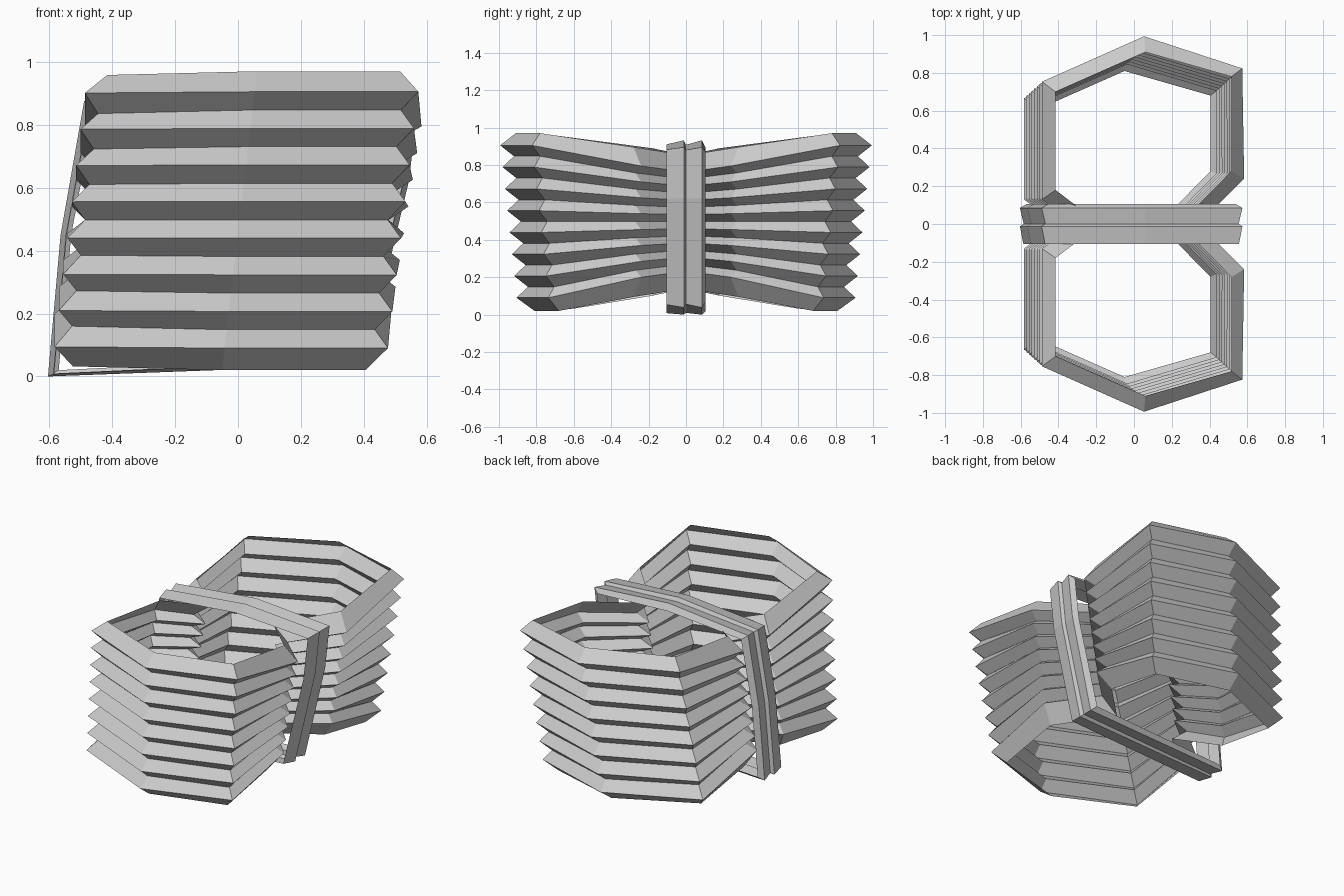
import bpy
from mathutils import Vector

if "Cube" in bpy.data.objects:
    bpy.data.objects.remove(bpy.data.objects["Cube"])


def mesh_from_rings(name, rings):
    """Join closed rings of equal length into an open-ended faceted tube."""
    n = len(rings[0])
    verts = [v for r in rings for v in r]
    faces = [(k * n + j, k * n + (j + 1) % n, (k + 1) * n + (j + 1) % n, (k + 1) * n + j)
             for k in range(len(rings) - 1) for j in range(n)]
    me = bpy.data.meshes.new(name)
    me.from_pydata(verts, [], faces)
    ob = bpy.data.objects.new(name, me)
    bpy.context.collection.objects.link(ob)
    return ob


# Back half of the hourglass outline (top level): outer folds and inner folds
OUTER = [(.35, 0), (.59, .24), (.58, .83), (.06, 1.0), (-.48, .76), (-.48, .13), (-.30, 0)]
INNER = [(.24, 0), (.515, .28), (.515, .78), (.06, .91), (-.415, .70), (-.415, .18), (-.18, 0)]
ROWS = 17


def fold_ring(k):
    t = k / (ROWS - 1)
    end = k in (0, ROWS - 1)
    if end:
        z, w = (.97, 1) if k == 0 else (.02, 1)
    else:
        z = .905 - .0582 * (k - 1)
        w = 0 if k % 2 else .75
    half = []
    for o, i in zip(OUTER, INNER):
        p = Vector(o).lerp(Vector(i), w)
        # the stack leans sideways and shrinks towards the bottom
        x = p.x - .11 * t
        y = p.y - .1 * t * max(0, min(1, (p.y - .3) / .4))
        # the pleats squeeze together towards the waist
        near = max(0, min(1, (.78 - p.y) / .54))
        squeeze = 1 - (.17 if end else .27) * near
        if p.y < .01:
            squeeze -= .08
        half.append(Vector((x, y, .497 + (z - .497) * squeeze)))
    front = [Vector((v.x, -v.y, v.z)) for v in reversed(half[1:-1])]
    return half + front


# Pleated hourglass body
mesh_from_rings("pleated_body", [fold_ring(k) for k in range(ROWS)])

# Folded band around the waist
BAND = [(-.475, .865), (.06, .915), (.56, .885), (.53, .62), (.39, .05), (-.59, .005), (-.55, .45)]
PROFILE = [(-.105, -.004), (-.012, .014), (.0, -.006), (.085, .014), (.105, -.02)]
centre = Vector((0, .47))


def band_ring(y, out):
    ring = []
    for x, z in BAND:
        d = (Vector((x, z)) - centre).normalized()
        sx = 1 if d.x > 0 else -1
        ring.append((x + sx * out * min(1, abs(d.x) * 1.5), y, max(0, z + out * d.y * 1.2)))
    return ring


mesh_from_rings("waist_band", [band_ring(y, o) for y, o in PROFILE])
